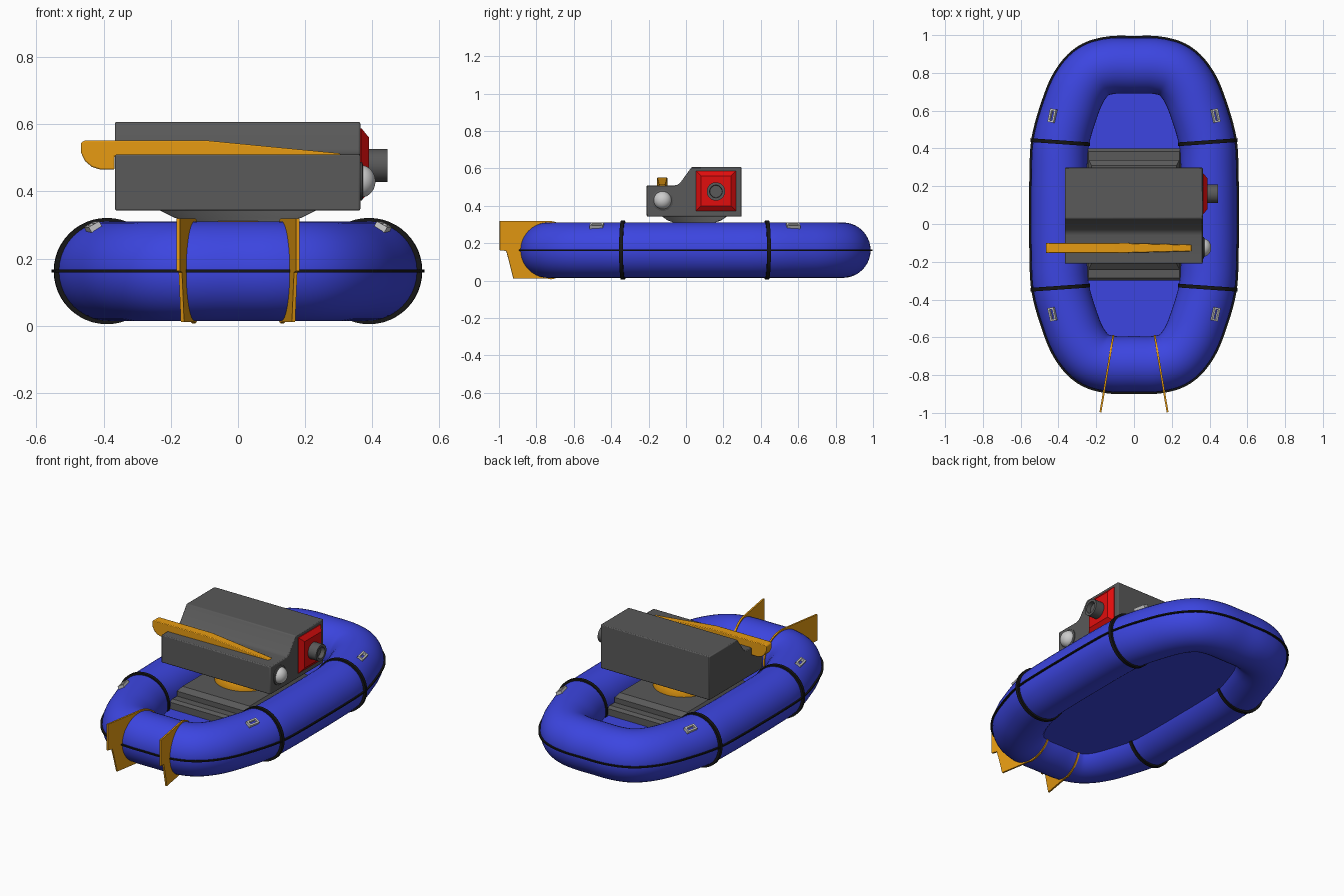
import bpy, bmesh
from math import sin, cos, pi, radians
from mathutils import Vector, Matrix

if "Cube" in bpy.data.objects:
    bpy.data.objects.remove(bpy.data.objects["Cube"])

CY, CZ = 0.048, 0.163      # centre of the hull ring
R = 0.148                  # tube radius


def material(name, rgb):
    m = bpy.data.materials.new(name)
    m.diffuse_color = (*rgb, 1)
    m.use_nodes = True
    m.node_tree.nodes["Principled BSDF"].inputs["Base Color"].default_value = m.diffuse_color
    return m


BLUE = material("blue_rubber", (0.045, 0.06, 0.75))
BLACK = material("black_rubber", (0.008, 0.008, 0.008))
ORANGE = material("orange", (0.8, 0.33, 0.006))
RED = material("red", (0.75, 0.004, 0.004))
DARK = material("dark_grey", (0.1, 0.1, 0.1))


def loft(name, rings, mat=None, closed=False, matrix=Matrix(), bevel=0):
    """Skin a list of equal-length rings; cap the ends unless closed."""
    bm = bmesh.new()
    vr = [[bm.verts.new(matrix @ Vector(p)) for p in ring] for ring in rings]
    n, k = len(vr), len(vr[0])
    for i in range(n if closed else n - 1):
        a, b = vr[i], vr[(i + 1) % n]
        for j in range(k):
            bm.faces.new((a[j], a[(j + 1) % k], b[(j + 1) % k], b[j]))
    if not closed:
        bm.faces.new(vr[0])
        bm.faces.new(vr[-1])
    bmesh.ops.recalc_face_normals(bm, faces=bm.faces)
    me = bpy.data.meshes.new(name)
    bm.to_mesh(me)
    bm.free()
    ob = bpy.data.objects.new(name, me)
    bpy.context.collection.objects.link(ob)
    if mat:
        me.materials.append(mat)
    if bevel:
        b = ob.modifiers.new("bevel", 'BEVEL')
        b.width, b.segments = bevel, 2
    return ob


def sweep(name, path, section, mat=None, matrix=Matrix()):
    """Sweep an (outward, up) section round a closed clockwise flat path."""
    rings = []
    for i, p in enumerate(path):
        a = (p - path[i - 1]).normalized()
        b = (path[(i + 1) % len(path)] - p).normalized()
        na, nb = Vector((-a.y, a.x)), Vector((-b.y, b.x))
        nm = (na + nb).normalized()
        nm /= nm.dot(na)
        rings.append([(p.x + nm.x * u, p.y + nm.y * u, w) for u, w in section])
    return loft(name, rings, mat, True, matrix)


def rect(u0, u1, w):
    return [(u0, -w), (u1, -w), (u1, w), (u0, w)]


def circle(r, n=48):
    return [Vector((r * sin(2 * pi * i / n), r * cos(2 * pi * i / n))) for i in range(n)]


def frustum(name, mat, levels):
    """Stack of (x half-width, y0, y1, z) rectangles."""
    return loft(name, [[(-x, a, z), (x, a, z), (x, b, z), (-x, b, z)] for x, a, b, z in levels], mat)


def lathe(name, mat, prof, origin, axis='Z', sx=1, sy=1, n=48):
    """Lathe (radius, height) pairs around the z or x axis."""
    m = Matrix.Translation(origin)
    if axis == 'X':
        m = m @ Matrix.Rotation(pi / 2, 4, 'Y')
    return loft(name, [[(c.x * sx, c.y * sy, h) for c in circle(r, n)] for r, h in prof], mat, matrix=m)


# hull centre line: one smooth quarter, mirrored into a closed clockwise loop
key = [(-.12, .79), (0, .79), (.12, .788), (.215, .758), (.285, .68), (.335, .565),
       (.386, .385), (.396, .2), (.397, 0), (.396, -.2)]
key = [Vector(p) for p in key]
quarter = []
for i in range(1, len(key) - 2):
    p0, p1, p2, p3 = key[i - 1:i + 3]
    for s in range(6):
        t = s / 6
        quarter.append(.5 * (2 * p1 + (p2 - p0) * t + (2 * p0 - 5 * p1 + 4 * p2 - p3) * t * t
                             + (3 * p1 - p0 - 3 * p2 + p3) * t ** 3))
quarter.append(key[-2])
half = quarter + [Vector((p.x, -p.y)) for p in reversed(quarter[:-1])]
path = half + [Vector((-p.x, p.y)) for p in reversed(half[1:-1])]
hull = Matrix.Translation((0, CY, CZ))

# inflated hull, side rim and floor
sweep("hull_tube", path, [(c.x * R, c.y * R) for c in circle(1, 40)], BLUE, hull)
sweep("hull_rim", path, rect(.14, .158, .004), BLACK, hull)
loft("floor", [[(p.x * .8, p.y * .9 + CY, z) for p in path] for z in (.10, .13)], BLUE)

# straps round the tube and small buckles
for sx in (1, -1):
    for sy in (1, -1):
        tag = ("right" if sx > 0 else "left") + ("_back" if sy > 0 else "_front")
        m = (Matrix.Translation((sx * .39, CY + sy * .385, CZ))
             @ Matrix.Rotation(sx * sy * .07, 4, 'Z') @ Matrix.Rotation(pi / 2, 4, 'X'))
        sweep("strap_" + tag, circle(.15), rect(-.01, .008, .01), BLACK, m)
        m = (Matrix.Translation((sx * .43, CY + sy * .525, .292))
             @ Matrix.Rotation(sx * sy * .2, 4, 'Z') @ Matrix.Rotation(sx * .5, 4, 'Y'))
        loop = [Vector(p) for p in ((-.018, -.036), (-.018, .036), (.018, .036), (.018, -.036))]
        sweep("buckle_" + tag, loop, rect(-.01, 0, .012), None, m)

# steering fins: plate hugging the front tube, hollow where the tube passes
FY = CY - .79
for sx in (1, -1):
    outer, inner = [], []
    n = 48
    for i in range(n):
        a = 2 * pi * i / n
        y, z = .157 * cos(a), .157 * sin(a)
        if y < 1e-6:                       # push the forward side out to the fin outline
            zt = z
            reach = -.258 if z >= 0 else -.222 + .04 * (-z / .157)
            corner = min(1, abs(cos(a)) / .19)
            y = reach * corner
            if i == 25:
                y, zt = -.222, -.004
            if corner < 1 or abs(z) > .15:
                zt = .157 if z > 0 else -.152
            z = zt
        outer.append((y, z))
        inner.append((.145 * cos(a), .145 * sin(a)))
    m = Matrix.Translation((sx * .135, FY, CZ)) @ Matrix.Rotation(sx * radians(9.5), 4, 'Z')
    rings = [[(s, *outer[i]), (-s, *outer[i]), (-s, *inner[i]), (s, *inner[i])]
             for i in range(n) for s in (.005,)]
    loft("fin_" + ("right" if sx > 0 else "left"), rings, ORANGE, True, m)

# stepped platform on the floor
frustum("platform_lower", DARK, [(.25, -.30, .40, .12), (.25, -.30, .40, .17), (.24, -.285, .385, .185)])
frustum("platform_upper", DARK, [(.24, -.24, .34, .18), (.24, -.24, .34, .215), (.225, -.21, .31, .237)])

# turntable: orange base and a shallow grey bowl under the housing
lathe("turntable_base", ORANGE, [(.16, .23), (.16, .25), (.15, .28), (.13, .312)], (0, .045, 0), sx=1, sy=.9)
lathe("turntable_bowl", None, [(.12, .295), (.14, .308), (.19, .322), (.235, .345)], (0, .045, 0), sy=.75)

# housing: side profile extruded across
prof = [(-.21, .343), (-.21, .51), (-.06, .51), (-.045, .513), (-.03, .525),
        (.03, .607), (.298, .607), (.298, .343)]
loft("housing", [[(x, y, z) for y, z in prof] for x in (-.366, .364)], DARK, bevel=.005)

# red lens surround and hollow lens barrel
surround = [(.36, .107), (.368, .107), (.39, .08)]
loft("lens_surround", [[(x, .16 + a * h, .48 + b * h) for a, b in ((-1, -1), (1, -1), (1, 1), (-1, 1))]
                       for x, h in surround], RED)
lathe("lens_barrel", DARK, [(.049, .38), (.049, .445), (.034, .445), (.032, .42)], (0, .16, .477), 'X', n=32)

# lamp dome with its dark ring
lathe("lamp_ring", DARK, [(.057, .36), (.057, .369), (.05, .372)], (0, -.125, .43), 'X')
lathe("lamp", None, [(.048 * cos(a), .366 + .043 * sin(a)) for a in (i * pi / 2 / 8.2 for i in range(9))],
      (0, -.125, .43), 'X')

# orange arm lying on the housing, hooked over its left end
arm = [(-.467, .545, .027), (-.455, .552, .027), (-.1, .552, .027), (.305, .513, .017), (.305, .505, .017),
       (-.1, .505, .027), (-.367, .505, .027), (-.367, .465, .027), (-.41, .465, .027),
       (-.435, .473, .027), (-.455, .49, .027), (-.467, .515, .027)]
loft("arm", [[(x, -.127 + s * w, z) for x, z, w in arm] for s in (-1, 1)], ORANGE, bevel=.004)

# smooth shading with sharp edges kept
bpy.ops.object.select_all(action='SELECT')
bpy.context.view_layer.objects.active = bpy.data.objects["hull_tube"]
bpy.ops.object.shade_smooth_by_angle(angle=radians(30))
